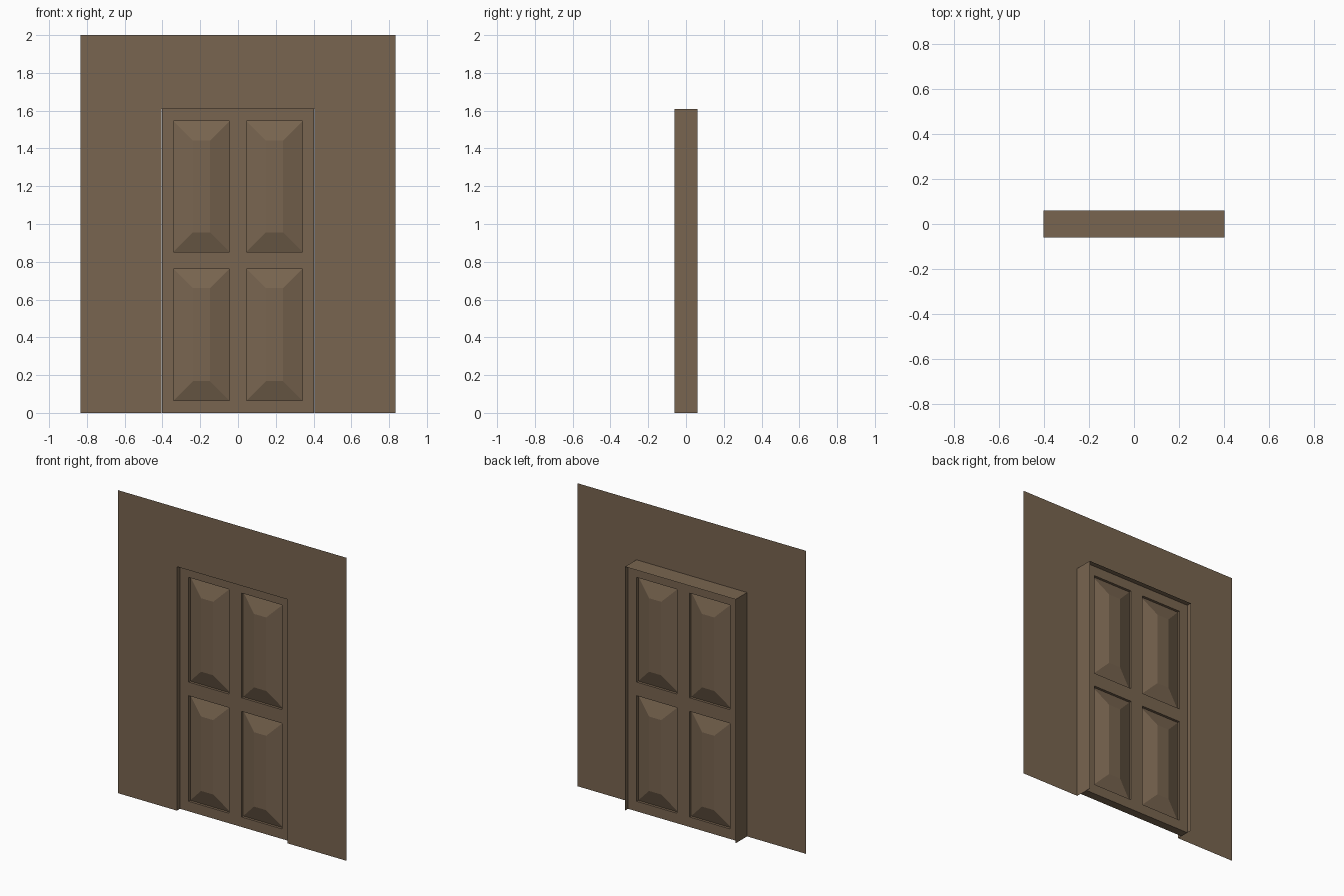
import bpy, bmesh

if "Cube" in bpy.data.objects:
    bpy.data.objects.remove(bpy.data.objects["Cube"])

brown = bpy.data.materials.new("brown_wood")
brown.diffuse_color = (0.19, 0.13, 0.08, 1)
brown.use_nodes = True
brown.node_tree.nodes["Principled BSDF"].inputs["Base Color"].default_value = brown.diffuse_color

W, H = 0.404, 1.61        # door opening half width and height
WALL_Y, BACK_Y = -0.06, 0.06


def make_object(name, bm):
    mesh = bpy.data.meshes.new(name)
    bm.to_mesh(mesh)
    bm.free()
    mesh.materials.append(brown)
    obj = bpy.data.objects.new(name, mesh)
    bpy.context.collection.objects.link(obj)
    return obj


# wall sheet with the doorway cut out
bm = bmesh.new()
outline = [(-0.833, 0), (-W, 0), (-W, H), (W, H),
           (W, 0), (0.833, 0), (0.833, 2), (-0.833, 2)]
bm.faces.new([bm.verts.new((x, WALL_Y, z)) for x, z in outline])
make_object("wall", bm)

# jamb lining running back from the doorway, open at the floor
bm = bmesh.new()
path = [(-W, 0), (-W, H), (W, H), (W, 0)]
front = [bm.verts.new((x, WALL_Y, z)) for x, z in path]
back = [bm.verts.new((x, BACK_Y, z)) for x, z in path]
for i in range(3):
    bm.faces.new((front[i], front[i + 1], back[i + 1], back[i]))
bmesh.ops.recalc_face_normals(bm, faces=bm.faces[:])
make_object("door_jamb", bm)

# door leaf: front half as a grid of rails, stiles and panels
FACE_Y, RECESS, RAISE, BEVEL = -0.028, 0.017, 0.035, 0.103
xs = [-W + 0.001, -0.341, -0.046, 0.046, 0.341, W - 0.001]
zs = [0, 0.066, 0.763, 0.853, 1.544, H - 0.001]
bm = bmesh.new()
grid = [[bm.verts.new((x, FACE_Y, z)) for x in xs] for z in zs]
panels = []
for j in range(5):
    for i in range(5):
        f = bm.faces.new((grid[j][i], grid[j][i + 1],
                          grid[j + 1][i + 1], grid[j + 1][i]))
        if i in (1, 3) and j in (1, 3):
            panels.append(f)

# leaf edges back to the mid plane
rim = [e for e in bm.edges if e.is_boundary]
ext = bmesh.ops.extrude_edge_only(bm, edges=rim)
for v in ext["geom"]:
    if isinstance(v, bmesh.types.BMVert):
        v.co.y = 0

# sunken panel borders with raised, bevelled fields
for f in panels:
    new = bmesh.ops.extrude_face_region(bm, geom=[f])["geom"]
    sunk = [g for g in new if isinstance(g, bmesh.types.BMFace)][0]
    if f.is_valid:
        bmesh.ops.delete(bm, geom=[f], context='FACES_ONLY')
    for v in sunk.verts:
        v.co.y = FACE_Y + RECESS
    bmesh.ops.inset_region(bm, faces=[sunk], thickness=BEVEL,
                           use_boundary=True, use_even_offset=True)
    for v in sunk.verts:
        v.co.y = FACE_Y + RECESS - RAISE
bmesh.ops.recalc_face_normals(bm, faces=bm.faces[:])
leaf = make_object("door_leaf", bm)

# same panelling on the back
mirror = leaf.modifiers.new("back_side", 'MIRROR')
mirror.use_axis = (False, True, False)
mirror.use_clip = True
